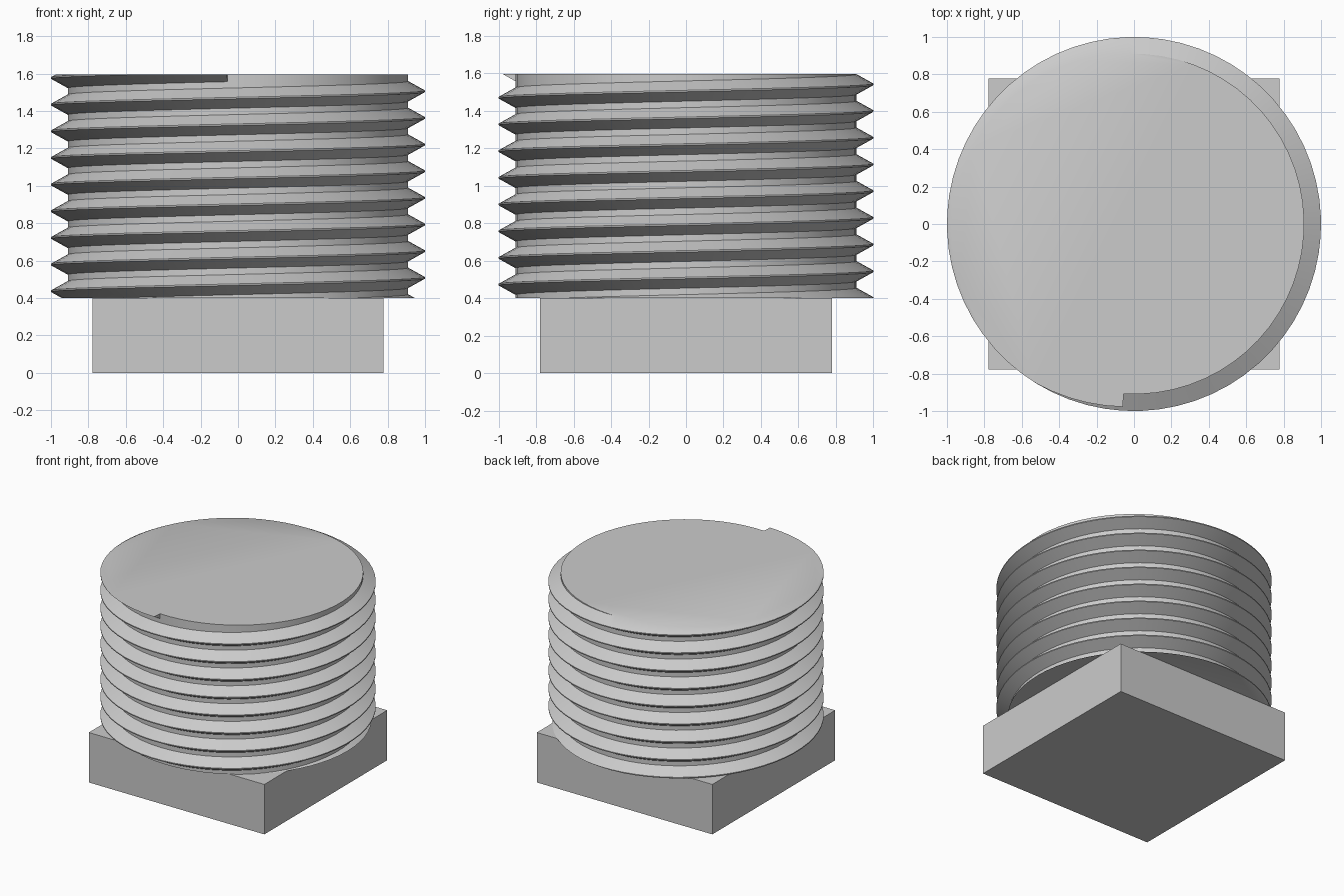
import bpy, bmesh
from math import pi, cos, sin, radians

cube = bpy.data.objects.get("Cube")
if cube:
    bpy.data.objects.remove(cube, do_unlink=True)

SEGMENTS = 64                    # steps per turn
PITCH = 0.1425
ROOT, CREST = 0.91, 1.0          # thread radii
FLANK, FLAT = 0.05, 0.004        # flank height, half crest height
BOTTOM, TOP = 0.4, 1.595         # ends of the threaded body
END_ANGLE = radians(266.5)       # where the top turn stops
END_Z = 1.505 + PITCH * END_ANGLE / (2 * pi)

grey = bpy.data.materials.new("plain grey")
grey.use_nodes = True
grey.diffuse_color = (0.6, 0.6, 0.6, 1)
grey.node_tree.nodes["Principled BSDF"].inputs["Base Color"].default_value = (0.6, 0.6, 0.6, 1)


def add_object(name, bm):
    bmesh.ops.recalc_face_normals(bm, faces=bm.faces)
    mesh = bpy.data.meshes.new(name)
    bm.to_mesh(mesh)
    bm.free()
    mesh.materials.append(grey)
    obj = bpy.data.objects.new(name, mesh)
    bpy.context.collection.objects.link(obj)
    return obj


def ring(bm, step, crest):
    """One radial thread profile, a number of steps from the thread end."""
    angle = END_ANGLE + 2 * pi * step / SEGMENTS
    z = END_Z + PITCH * step / SEGMENTS
    profile = [(ROOT, -PITCH / 2), (ROOT, -FLAT - FLANK), (crest, -FLAT),
               (crest, FLAT), (ROOT, FLAT + FLANK), (ROOT, PITCH / 2)]
    return [bm.verts.new((r * cos(angle), r * sin(angle), z + dz)) for r, dz in profile]


# Threaded body: helical ribbon, a blunt end, then bare core above it
bm = bmesh.new()
rings = [ring(bm, s, CREST) for s in range(-11 * SEGMENTS, 1)]
rings += [ring(bm, s, ROOT) for s in range(0, 2 * SEGMENTS)]
for a, b in zip(rings, rings[1:]):
    for i in range(len(a) - 1):
        bm.faces.new((a[i], b[i], b[i + 1], a[i + 1]))
bmesh.ops.remove_doubles(bm, verts=bm.verts, dist=0.0001)
bmesh.ops.dissolve_degenerate(bm, edges=bm.edges, dist=0.0001)

# Trim both ends flat and cap them
for z, direction in ((BOTTOM, -1), (TOP, 1)):
    bmesh.ops.bisect_plane(bm, geom=bm.verts[:] + bm.edges[:] + bm.faces[:], dist=0.00001,
                           plane_co=(0, 0, z), plane_no=(0, 0, direction), clear_outer=True)
    rim = [e for e in bm.edges if e.is_boundary
           and all(abs(v.co.z - z) < 0.0005 for v in e.verts)]
    bmesh.ops.edgeloop_fill(bm, edges=rim)
body = add_object("threaded_body", bm)

bpy.ops.object.select_all(action='DESELECT')
body.select_set(True)
bpy.context.view_layer.objects.active = body
bpy.ops.object.shade_smooth_by_angle(angle=radians(30))

# Square head under the thread
bm = bmesh.new()
bmesh.ops.create_cube(bm, size=1)
for v in bm.verts:
    v.co = (v.co.x * 1.556, v.co.y * 1.556, (v.co.z + 0.5) * BOTTOM)
add_object("square_head", bm)
